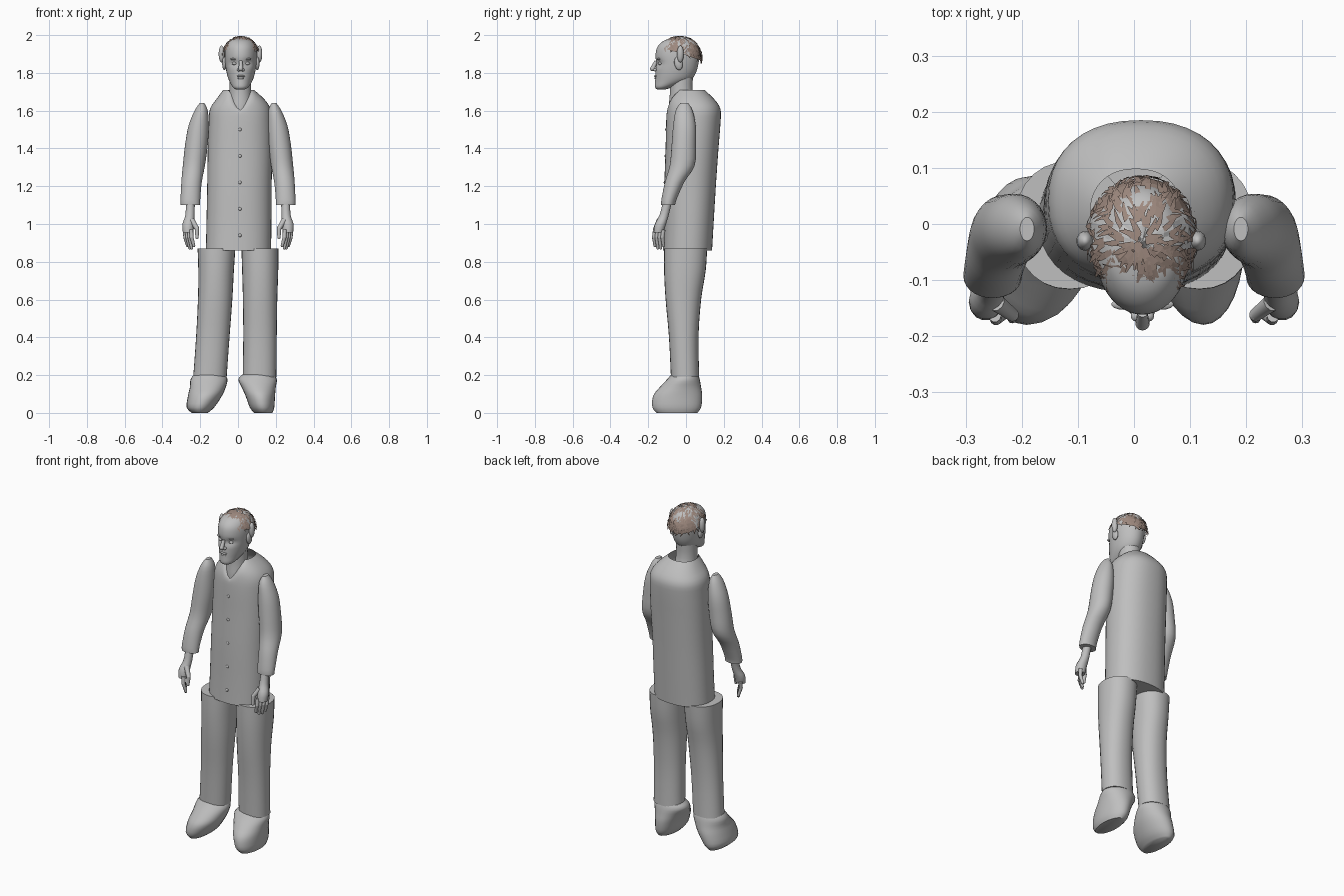
import bpy, bmesh, math, random
from mathutils import Vector, Matrix

random.seed(4)
cube = bpy.data.objects.get("Cube")
if cube:
    bpy.data.objects.remove(cube)


def material(name, rgb):
    m = bpy.data.materials.new(name)
    m.use_nodes = True
    m.diffuse_color = (*rgb, 1)
    m.node_tree.nodes["Principled BSDF"].inputs["Base Color"].default_value = (*rgb, 1)
    return m


GREY = material("plain grey", (0.52, 0.52, 0.52))
BROWN = material("hair brown", (0.34, 0.25, 0.21))


def finish(name, bm, mats=(GREY,), smooth=True):
    bmesh.ops.recalc_face_normals(bm, faces=bm.faces)
    me = bpy.data.meshes.new(name)
    bm.to_mesh(me)
    bm.free()
    for m in mats:
        me.materials.append(m)
    ob = bpy.data.objects.new(name, me)
    bpy.context.collection.objects.link(ob)
    if smooth:
        bpy.ops.object.select_all(action="DESELECT")
        ob.select_set(True)
        bpy.context.view_layer.objects.active = ob
        bpy.ops.object.shade_smooth_by_angle(angle=math.radians(50))
    return ob


def spline(rows, steps):
    """Catmull-Rom curve through rows of numbers."""
    rows = [Vector(r) for r in rows]
    out = []
    for i in range(len(rows) - 1):
        a, b = rows[max(i - 1, 0)], rows[i]
        c, d = rows[i + 1], rows[min(i + 2, len(rows) - 1)]
        for k in range(steps):
            t = k / steps
            out.append(b + (c - a) * t / 2 + (a * 2 - b * 5 + c * 4 - d) * t * t / 2
                       + (b * 3 - a - c * 3 + d) * t ** 3 / 2)
    return out + [rows[-1]]


def loft(bm, rows, sides=28, steps=3, power=1.0, caps=(True, True), shape=None):
    """Skin oval sections given as z, x min, x max, y min, y max."""
    rings = []
    for z, x0, x1, y0, y1 in spline(rows, steps):
        ring = []
        for k in range(sides):
            a = math.tau * k / sides
            c, s = math.cos(a), math.sin(a)
            p = Vector(((x0 + x1) / 2 + (x1 - x0) / 2 * math.copysign(abs(c) ** power, c),
                        (y0 + y1) / 2 + (y1 - y0) / 2 * math.copysign(abs(s) ** power, s), z))
            ring.append(bm.verts.new(shape(p) if shape else p))
        rings.append(ring)
    for r, q in zip(rings, rings[1:]):
        for k in range(sides):
            j = (k + 1) % sides
            bm.faces.new((r[k], r[j], q[j], q[k]))
    for cap, ring in zip(caps, (rings[0], rings[-1])):
        if cap:
            bm.faces.new(ring)


def ball(bm, centre, size, turn=0.0):
    mat = (Matrix.Translation(centre) @ Matrix.Rotation(turn, 4, "X")
           @ Matrix.Diagonal((*size, 1)))
    bmesh.ops.create_uvsphere(bm, u_segments=14, v_segments=9, radius=1, matrix=mat)


def rod(bm, a, b, r1, r2):
    a, b = Vector(a), Vector(b)
    turn = (b - a).to_track_quat("Z", "Y").to_matrix().to_4x4()
    bmesh.ops.create_cone(bm, cap_ends=True, segments=10, radius1=r1, radius2=r2,
                          depth=(b - a).length, matrix=Matrix.Translation((a + b) / 2) @ turn)
    ball(bm, b, (r2, r2, r2))


# Long shirt with a dipped neckline
def neckline(p):
    if p.z > 1.58 and p.y < 0.0:
        dip = max(0, 1 - abs(p.x - 0.01) / 0.06)
        p.z -= 0.1 * dip * (p.z - 1.58) / 0.13
        p.y -= 0.02 * dip * (p.z - 1.58) / 0.13
    return p


bm = bmesh.new()
loft(bm, [(0.86, -0.17, 0.175, -0.122, 0.138), (1.0, -0.167, 0.177, -0.118, 0.146),
          (1.2, -0.163, 0.178, -0.115, 0.158), (1.4, -0.16, 0.182, -0.108, 0.172),
          (1.54, -0.155, 0.18, -0.105, 0.183), (1.61, -0.148, 0.172, -0.1, 0.182),
          (1.66, -0.115, 0.14, -0.088, 0.15), (1.71, -0.078, 0.085, -0.062, 0.098)],
     sides=40, power=0.88, caps=(True, False), shape=neckline)
finish("shirt", bm)

# Shirt buttons
bm = bmesh.new()
for i in range(5):
    ball(bm, (0.01, -0.12 + 0.004 * i, 0.94 + 0.14 * i), (0.009, 0.006, 0.009))
finish("shirt_buttons", bm)

# Sleeves and hands, mirrored
for name, side in (("left", 1), ("right", -1)):
    bm = bmesh.new()
    loft(bm, [(1.1, 0.2, 0.303, -0.132, -0.058), (1.13, 0.2, 0.304, -0.13, -0.05),
              (1.22, 0.192, 0.3, -0.112, -0.01), (1.31, 0.175, 0.292, -0.086, 0.046),
              (1.42, 0.16, 0.28, -0.076, 0.053), (1.52, 0.155, 0.262, -0.068, 0.052),
              (1.6, 0.16, 0.23, -0.055, 0.035), (1.64, 0.178, 0.203, -0.03, 0.012)])
    bmesh.ops.scale(bm, vec=(side, 1, 1), verts=bm.verts)
    finish(name + "_sleeve", bm)

    bm = bmesh.new()
    loft(bm, [(0.955, 0.236, 0.292, -0.172, -0.118), (1.0, 0.232, 0.294, -0.165, -0.105),
              (1.05, 0.23, 0.278, -0.14, -0.09), (1.13, 0.228, 0.276, -0.12, -0.07)], sides=14)
    for i in range(4):
        x, y = 0.248 + 0.011 * i, -0.164 + 0.015 * i
        reach = 0.05 + 0.012 * (i in (1, 2))
        rod(bm, (x, y, 0.97), (x - 0.002, y - 0.006, 0.93), 0.011, 0.0105)
        rod(bm, (x - 0.002, y - 0.006, 0.93), (x - 0.014, y, 0.935 - reach), 0.0105, 0.008)
    rod(bm, (0.245, -0.14, 1.02), (0.217, -0.162, 0.975), 0.016, 0.012)
    rod(bm, (0.217, -0.162, 0.975), (0.217, -0.168, 0.93), 0.012, 0.009)
    bmesh.ops.scale(bm, vec=(side, 1, 1), verts=bm.verts)
    finish(name + "_hand", bm)

# Trouser legs
legs = {"left": [(0.19, 0.025, 0.203, -0.08, 0.07), (0.4, 0.028, 0.205, -0.09, 0.066),
                 (0.6, 0.026, 0.208, -0.108, 0.08), (0.75, 0.022, 0.213, -0.116, 0.104),
                 (0.87, 0.018, 0.214, -0.116, 0.112)],
        "right": [(0.19, -0.237, -0.06, -0.08, 0.07), (0.4, -0.222, -0.045, -0.09, 0.066),
                  (0.6, -0.212, -0.03, -0.108, 0.08), (0.75, -0.21, -0.022, -0.116, 0.104),
                  (0.87, -0.214, -0.014, -0.116, 0.112)]}
for name, rows in legs.items():
    bm = bmesh.new()
    loft(bm, rows, power=0.92)
    finish(name + "_trouser_leg", bm)

# Shoes, the lower sections leaning outward
shoes = {"left": [(0.0, 0.085, 0.182, -0.155, 0.06), (0.03, 0.062, 0.192, -0.178, 0.08),
                  (0.09, 0.04, 0.196, -0.174, 0.086), (0.135, 0.02, 0.2, -0.14, 0.08),
                  (0.18, 0.002, 0.205, -0.098, 0.072), (0.215, 0.04, 0.18, -0.07, 0.06)],
         "right": [(0.0, -0.245, -0.16, -0.155, 0.06), (0.03, -0.272, -0.125, -0.178, 0.08),
                   (0.09, -0.265, -0.085, -0.174, 0.086), (0.135, -0.255, -0.065, -0.14, 0.08),
                   (0.18, -0.25, -0.056, -0.098, 0.072), (0.215, -0.22, -0.08, -0.07, 0.06)]}
for name, rows in shoes.items():
    bm = bmesh.new()
    loft(bm, rows)
    finish(name + "_shoe", bm)

# Neck
bm = bmesh.new()
loft(bm, [(1.54, -0.07, 0.09, -0.09, 0.07), (1.62, -0.055, 0.08, -0.092, 0.06),
          (1.7, -0.045, 0.07, -0.085, 0.035), (1.82, -0.045, 0.07, -0.09, 0.04)])
finish("neck", bm)


# Head with pressed-in eye sockets
def sockets(p):
    for x in (-0.02, 0.05):
        d = ((p.x - x) / 0.026) ** 2 + ((p.z - 1.85) / 0.016) ** 2
        if p.y < -0.06:
            p.y += 0.014 * math.exp(-d)
    return p


bm = bmesh.new()
loft(bm, [(1.712, -0.01, 0.035, -0.152, -0.11), (1.725, -0.028, 0.056, -0.164, -0.07),
          (1.76, -0.048, 0.077, -0.163, 0.02), (1.8, -0.06, 0.09, -0.161, 0.052),
          (1.85, -0.068, 0.098, -0.16, 0.066), (1.9, -0.07, 0.1, -0.161, 0.072),
          (1.94, -0.064, 0.094, -0.15, 0.066), (1.97, -0.045, 0.075, -0.118, 0.045),
          (1.985, -0.01, 0.04, -0.07, 0.01)], sides=44, steps=4, shape=sockets)
finish("head", bm)

# Face: nose, eyes, brows, lips and ears
bm = bmesh.new()
rod(bm, (0.015, -0.158, 1.862), (0.015, -0.177, 1.822), 0.009, 0.013)
for s in (-1, 1):
    ball(bm, (0.015 + 0.011 * s, -0.164, 1.816), (0.01, 0.01, 0.008))
finish("nose", bm)
bm = bmesh.new()
for s in (-1, 1):
    ball(bm, (0.015 + 0.034 * s, -0.137, 1.85), (0.014, 0.01, 0.008))
    ball(bm, (0.015 + 0.034 * s, -0.143, 1.873), (0.022, 0.01, 0.006))
finish("eyes_and_brows", bm)
bm = bmesh.new()
ball(bm, (0.015, -0.158, 1.783), (0.022, 0.011, 0.006))
ball(bm, (0.015, -0.156, 1.772), (0.018, 0.011, 0.007))
finish("lips", bm)
bm = bmesh.new()
for s in (-1, 1):
    ball(bm, (0.015 + 0.087 * s, -0.04, 1.85), (0.012, 0.022, 0.036), 0.2)
finish("ears", bm)


# Hair: cap with a grey band across the crown
CENTRE = Vector((0.015, -0.03, 1.88))


def scalp(turn, lift, grow=1.0):
    d = Vector((math.cos(turn) * math.cos(lift), math.sin(turn) * math.cos(lift), math.sin(lift)))
    size = (0.098, 0.112 if d.y > 0 else 0.122, 0.112)
    return CENTRE + Vector(d[i] * size[i] * grow for i in range(3))


def hairline(turn):
    return 0.22 - 0.36 * math.sin(turn) if math.sin(turn) > 0 else 0.22 - 0.3 * math.sin(turn)


bm = bmesh.new()
sides, rows = 40, 7
top = bm.verts.new(scalp(0, math.pi / 2))
rings = [[bm.verts.new(scalp(math.tau * k / sides, h + (math.pi / 2 - h) * r / rows,
                             random.uniform(0.985, 1.02)))
          for k in range(sides) for h in [hairline(math.tau * k / sides)]] for r in range(rows)]
for k in range(sides):
    j = (k + 1) % sides
    for lo, hi in zip(rings, rings[1:]):
        bm.faces.new((lo[k], lo[j], hi[j], hi[k]))
    bm.faces.new((rings[-1][k], rings[-1][j], top))
for f in bm.faces:
    f.material_index = int(-0.045 < f.calc_center_median().y < 0.02)
finish("hair_cap", bm, (BROWN, GREY), smooth=False)

# Thin crossing locks over the cap
bm = bmesh.new()
for i in range(230):
    a = random.uniform(0, math.tau)
    low = hairline(a)
    e = math.asin(random.uniform(math.sin(low), 0.99))
    way = random.uniform(-0.35, 0.35)
    ends = [scalp(a + way * t, e + (0.12 - 0.3 * t), 1.025 + 0.03 * t) for t in (0, 0.5, 1)]
    wide = Vector((-math.sin(a), math.cos(a), 0)) * 0.005
    pairs = [(bm.verts.new(p - wide * w), bm.verts.new(p + wide * w))
             for p, w in zip(ends, (1, 1, 0.3))]
    for p, q in zip(pairs, pairs[1:]):
        bm.faces.new((p[0], p[1], q[1], q[0]))
finish("hair_locks", bm, (BROWN,), smooth=False)

# Grey side tufts in front of the ears
bm = bmesh.new()
for s in (-1, 1):
    ball(bm, (0.013 + 0.1 * s, -0.03, 1.9), (0.016, 0.018, 0.045))
finish("side_tufts", bm)
